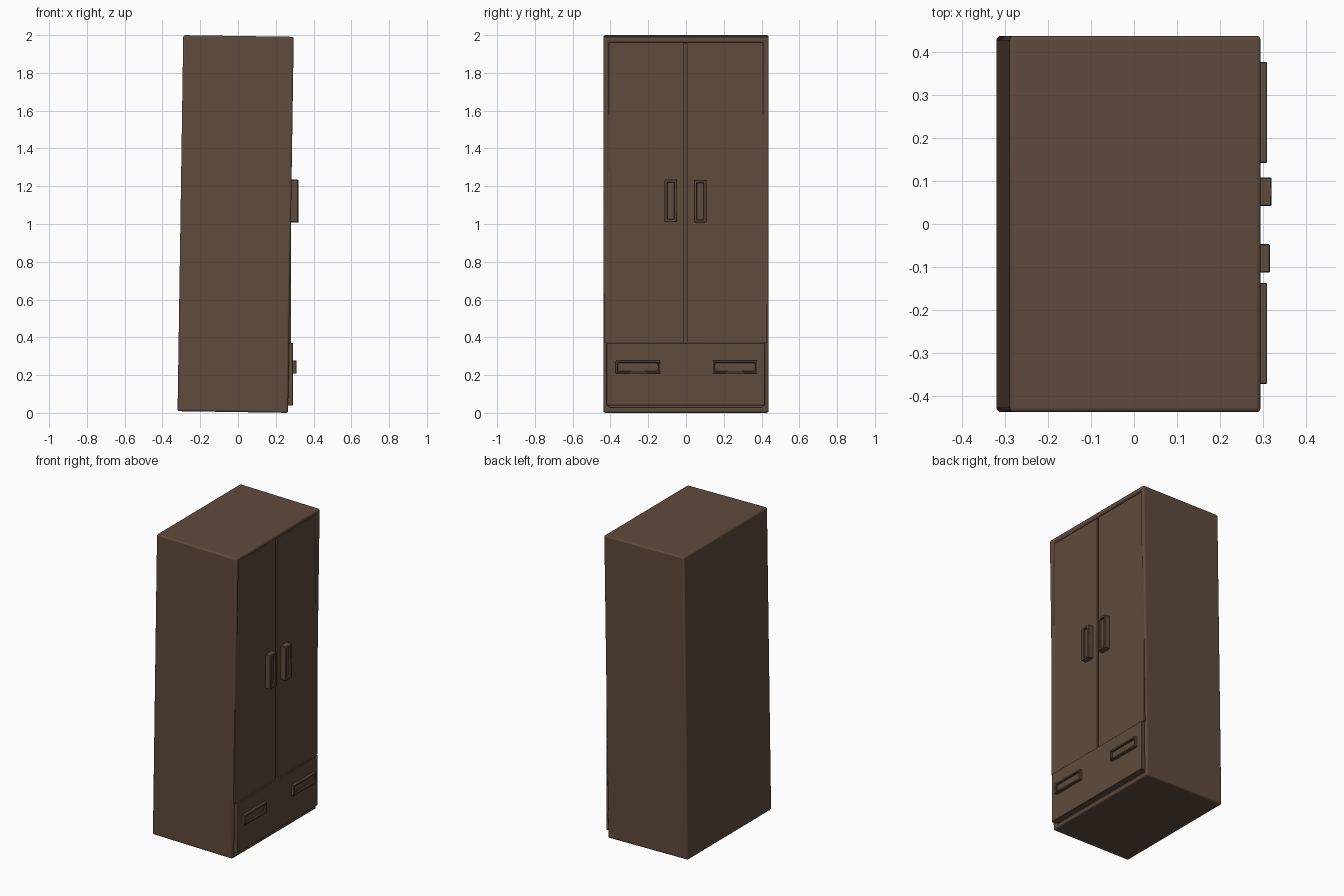
import bpy, bmesh, math
from mathutils import Matrix, Vector

if "Cube" in bpy.data.objects:
    bpy.data.objects.remove(bpy.data.objects["Cube"])

wood = bpy.data.materials.new("brown_wood")
wood.diffuse_color = (0.115, 0.069, 0.045, 1)
wood.use_nodes = True
wood.node_tree.nodes["Principled BSDF"].inputs["Base Color"].default_value = wood.diffuse_color


def finish(bm, name, bevel, segments=1):
    bmesh.ops.recalc_face_normals(bm, faces=bm.faces)
    mesh = bpy.data.meshes.new(name)
    bm.to_mesh(mesh)
    bm.free()
    ob = bpy.data.objects.new(name, mesh)
    bpy.context.collection.objects.link(ob)
    mesh.materials.append(wood)
    if bevel:
        mod = ob.modifiers.new("bevel", 'BEVEL')
        mod.width, mod.segments = bevel, segments
    bpy.ops.object.select_all(action='DESELECT')
    ob.select_set(True)
    bpy.context.view_layer.objects.active = ob
    bpy.ops.object.shade_smooth_by_angle(angle=math.radians(35))
    return ob


def box(name, x, y, z, bevel=0.0, segments=1, rim=0.0, depth=0.0):
    """Box between (min, max) pairs; rim and depth sink a pocket in the +x face."""
    bm = bmesh.new()
    size = Vector([b - a for a, b in (x, y, z)])
    mid = Vector([(a + b) / 2 for a, b in (x, y, z)])
    bmesh.ops.create_cube(bm, size=1)
    for v in bm.verts:
        v.co = v.co * size
    if rim:
        face = max(bm.faces, key=lambda f: f.calc_center_median().x)
        bmesh.ops.inset_region(bm, faces=[face], thickness=rim)
        new = bmesh.ops.extrude_discrete_faces(bm, faces=[face])['faces'][0]
        bmesh.ops.translate(bm, verts=new.verts, vec=(-depth, 0, 0))
    ob = finish(bm, name, bevel, segments)
    ob.location = mid
    return ob


# Cabinet shell with a recessed front, leaning slightly towards the doors
body = box("cabinet_body", (-0.305, 0.280), (-0.438, 0.438), (0.0045, 1.9955),
           0.01, 3, 0.042, 0.035)
body.rotation_euler.y = 0.0151

# Upright doors, which sink into the leaning frame at the top
box("left_door", (0.25, 0.281), (-0.432, -0.010), (0.37, 1.98))
box("right_door", (0.25, 0.281), (0.004, 0.428), (0.37, 1.98))

# Drawer front and the backing behind it
box("drawer_front", (0.25, 0.291), (-0.42, 0.418), (0.04, 0.37), 0.002)

# Door handles with a finger slot
box("left_door_handle", (0.27, 0.316), (-0.113, -0.047), (1.01, 1.235),
    0.002, 1, 0.02, 0.015)
box("right_door_handle", (0.27, 0.320), (0.042, 0.108), (1.008, 1.233),
    0.002, 1, 0.02, 0.015)

# Drawer handles with a finger slot
for name, y in (("left_drawer_handle", (-0.372, -0.137)),
                ("right_drawer_handle", (0.142, 0.377))):
    box(name, (0.28, 0.31), y, (0.208, 0.277), 0.002, 1, 0.015, 0.014)
